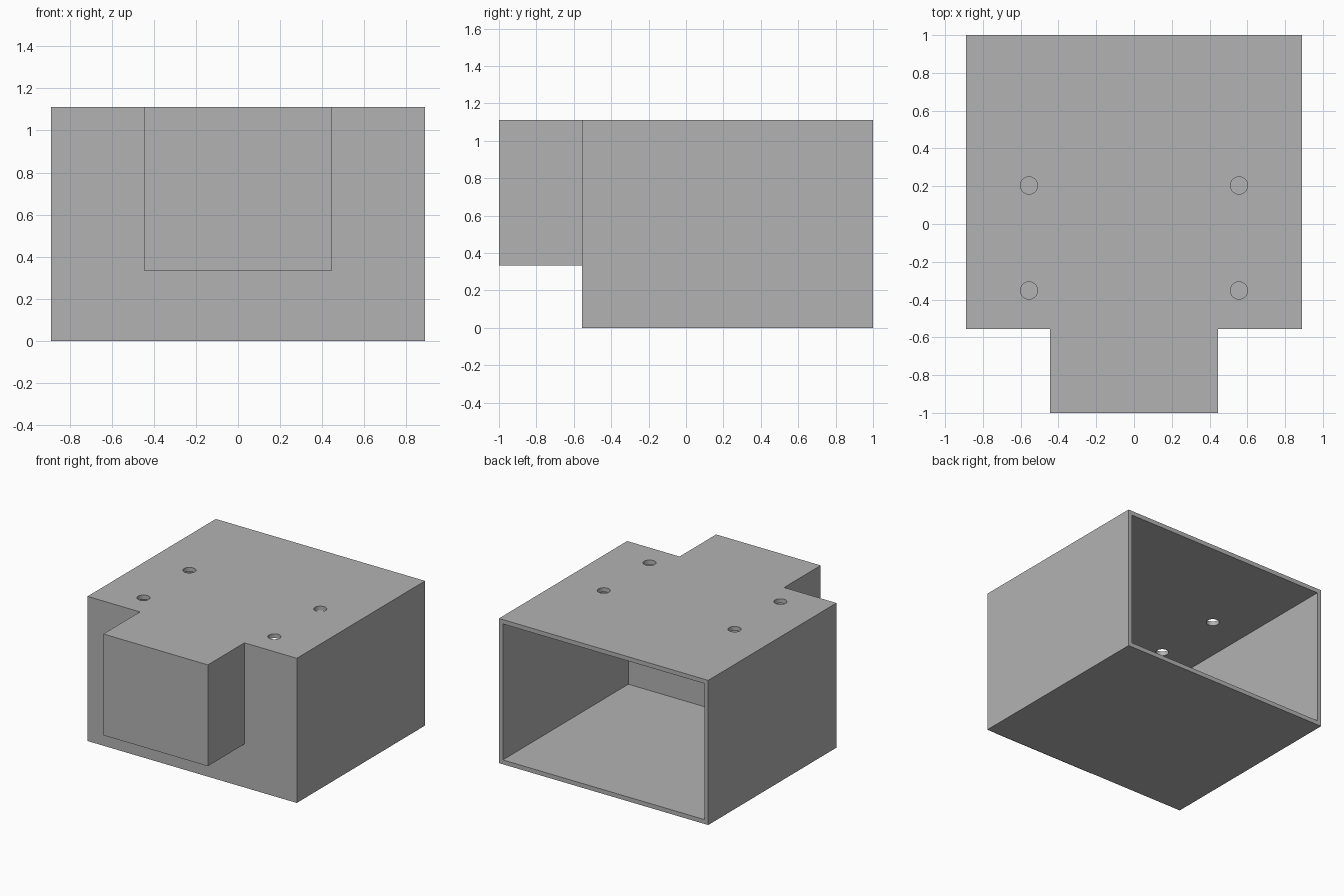
import bpy
from mathutils import Vector

default = bpy.data.objects.get("Cube")
if default:
    bpy.data.objects.remove(default, do_unlink=True)

GREY = (0.45, 0.45, 0.45, 1)
WALL = 1.5 / 45
HALF_W, FRONT, BACK, TOP = 0.889, -0.556, 1.0, 1.111
NOSE_HALF, NOSE_FRONT, NOSE_BOTTOM = 0.444, -1.0, 0.333

grey = bpy.data.materials.new("plain_grey")
grey.use_nodes = True
grey.diffuse_color = GREY
grey.node_tree.nodes["Principled BSDF"].inputs["Base Color"].default_value = GREY


def box(name, low, high):
    low, high = Vector(low), Vector(high)
    bpy.ops.mesh.primitive_cube_add(size=1, location=(low + high) / 2)
    obj = bpy.context.object
    obj.name = name
    obj.scale = high - low
    bpy.ops.object.transform_apply(location=True, rotation=False, scale=True)
    obj.data.materials.append(grey)
    return obj


def combine(target, tool, operation):
    """Apply a boolean to the target and discard the tool."""
    tool.hide_render = True
    mod = target.modifiers.new(operation.lower(), "BOOLEAN")
    mod.operation = operation
    mod.solver = "EXACT"
    mod.object = tool
    bpy.context.view_layer.objects.active = target
    bpy.ops.object.modifier_apply(modifier=mod.name)
    bpy.data.objects.remove(tool, do_unlink=True)


# Main block with the narrower front projection
housing = box("housing", (-HALF_W, FRONT, 0), (HALF_W, BACK, TOP))
nose = box("front_projection", (-NOSE_HALF, NOSE_FRONT, NOSE_BOTTOM),
           (NOSE_HALF, FRONT + 0.2, TOP))
combine(housing, nose, "UNION")

# Cavity, open at the back and running into the projection
cavity = box("cavity", (WALL - HALF_W, FRONT + WALL, WALL),
             (HALF_W - WALL, BACK + 0.1, TOP - WALL))
combine(housing, cavity, "DIFFERENCE")
pocket = box("front_pocket", (WALL - NOSE_HALF, NOSE_FRONT + WALL, NOSE_BOTTOM + WALL),
             (NOSE_HALF - WALL, FRONT + 0.1, TOP - WALL))
combine(housing, pocket, "DIFFERENCE")

# Four screw holes through the top
for x in (-0.556, 0.556):
    for y in (-0.352, 0.204):
        bpy.ops.mesh.primitive_cylinder_add(vertices=48, radius=0.0455, depth=0.2,
                                            location=(x, y, TOP))
        drill = bpy.context.object
        drill.name = "screw_hole"
        drill.data.materials.append(grey)
        combine(housing, drill, "DIFFERENCE")

# Smooth hole walls, crisp box edges
bpy.ops.object.select_all(action="DESELECT")
housing.select_set(True)
bpy.context.view_layer.objects.active = housing
bpy.ops.object.shade_smooth_by_angle()
